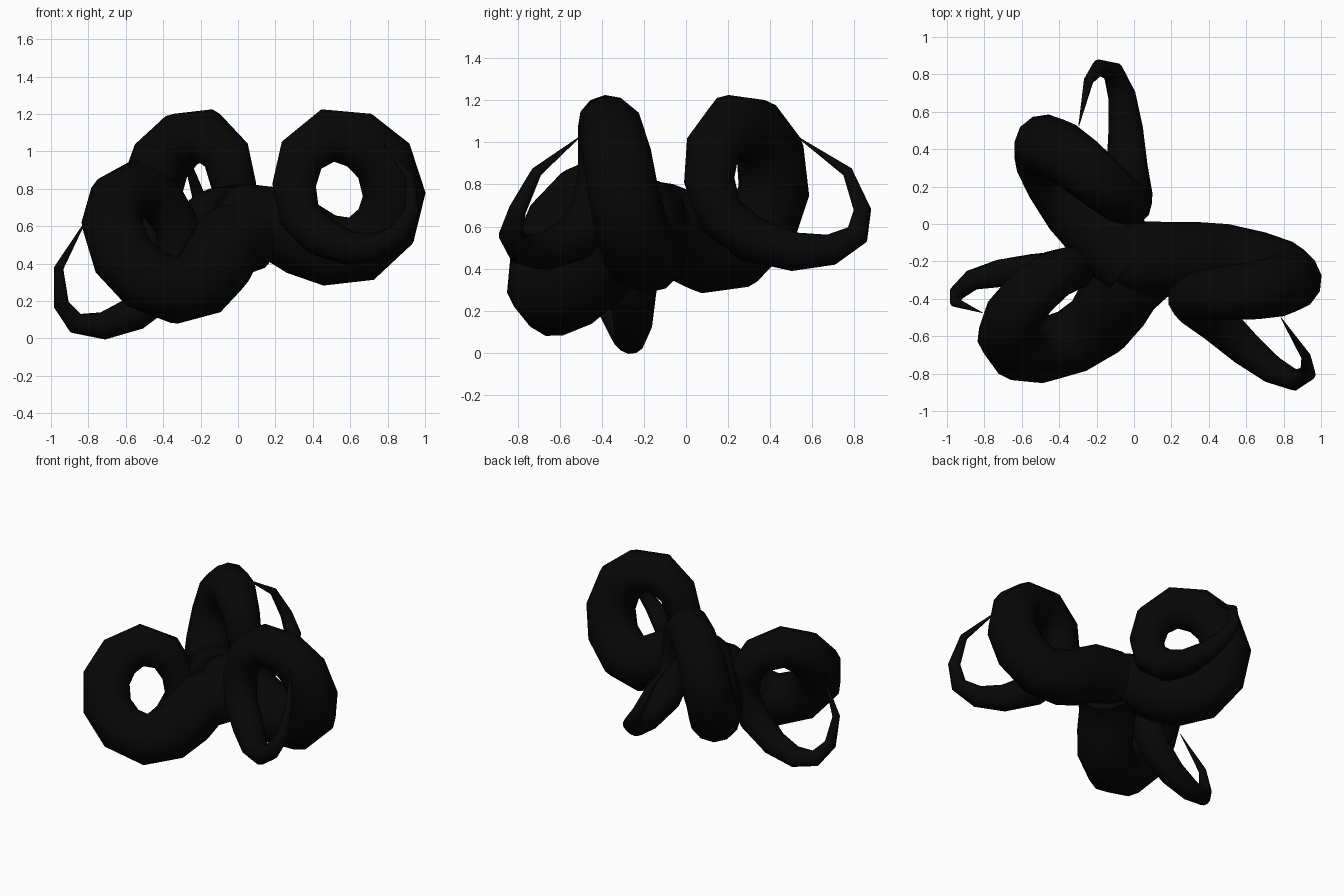
import bpy
import math
from mathutils import Matrix, Vector

default_cube = bpy.data.objects.get("Cube")
if default_cube:
    bpy.data.objects.remove(default_cube, do_unlink=True)

# Single matt black colour
black = bpy.data.materials.new("black")
black.use_nodes = True
black.diffuse_color = (0.002, 0.002, 0.002, 1)
black.node_tree.nodes["Principled BSDF"].inputs["Base Color"].default_value = black.diffuse_color

# Coiled arm centre line: x, y, z, tube radius
ARM_PATH = [
    (.05, -.19, .62, .205), (.21, -.19, .61, .2),
    (.35, -.19, .53, .2), (.49, -.19, .47, .19), (.66, -.22, .48, .18),
    (.79, -.26, .6, .175), (.835, -.3, .77, .17), (.78, -.33, .95, .165),
    (.65, -.355, 1.06, .155), (.48, -.37, 1.085, .145), (.34, -.385, .98, .13),
    (.3, -.4, .82, .12), (.33, -.44, .66, .115), (.45, -.53, .54, .11),
    (.6, -.67, .48, .092), (.74, -.78, .49, .074), (.86, -.835, .56, .056),
    (.93, -.8, .68, .042), (.92, -.71, .86, .026), (.785, -.5, 1.03, .002),
]
PIVOT = Vector(ARM_PATH[0][:3])


def finish(obj):
    """Apply the shared material and smooth shading."""
    obj.data.materials.clear()
    obj.data.materials.append(black)
    for face in obj.data.polygons:
        face.use_smooth = True


def tapered_tube(name, path):
    """Sweep a round section with varying radius along a path."""
    curve = bpy.data.curves.new(name + "_path", "CURVE")
    curve.dimensions = "3D"
    curve.bevel_depth = 1.0
    curve.bevel_resolution = 4
    curve.use_fill_caps = True
    spline = curve.splines.new("POLY")
    spline.points.add(len(path) - 1)
    for point, (x, y, z, radius) in zip(spline.points, path):
        point.co = (x, y, z, 1)
        point.radius = radius
    helper = bpy.data.objects.new(name + "_helper", curve)
    bpy.context.collection.objects.link(helper)
    bpy.context.view_layer.update()
    evaluated = helper.evaluated_get(bpy.context.evaluated_depsgraph_get())
    mesh = bpy.data.meshes.new_from_object(evaluated)
    bpy.data.objects.remove(helper, do_unlink=True)
    mesh.name = name
    return mesh


def turn(heading, pitch=0, roll=0, offset=(0, 0, 0)):
    """Rotate about the hub, with an optional tilt and offset."""
    spin = (Matrix.Rotation(math.radians(heading), 4, "Z")
            @ Matrix.Rotation(math.radians(pitch), 4, "Y")
            @ Matrix.Rotation(math.radians(roll), 4, "X"))
    root = PIVOT + Vector(offset)
    return Matrix.Translation(root) @ spin @ Matrix.Translation(-PIVOT)


# Three copies of the same tapering coil
arm_mesh = tapered_tube("coiled_arm", ARM_PATH)
placements = {
    "left_coil": turn(0),
    "back_coil": turn(135, offset=(-.045, -.025, 0)),
    "front_right_coil": turn(224, pitch=16, roll=19, offset=(0, -.045, -.06)),
}
for name, matrix in placements.items():
    mesh = arm_mesh.copy()
    mesh.transform(matrix)
    coil = bpy.data.objects.new(name, mesh)
    bpy.context.collection.objects.link(coil)
    finish(coil)
bpy.data.meshes.remove(arm_mesh)

# Rounded hub where the coils meet
bpy.ops.mesh.primitive_uv_sphere_add(segments=16, ring_count=10, radius=.205,
                                     location=PIVOT)
hub = bpy.context.object
hub.name = "hub"
finish(hub)
